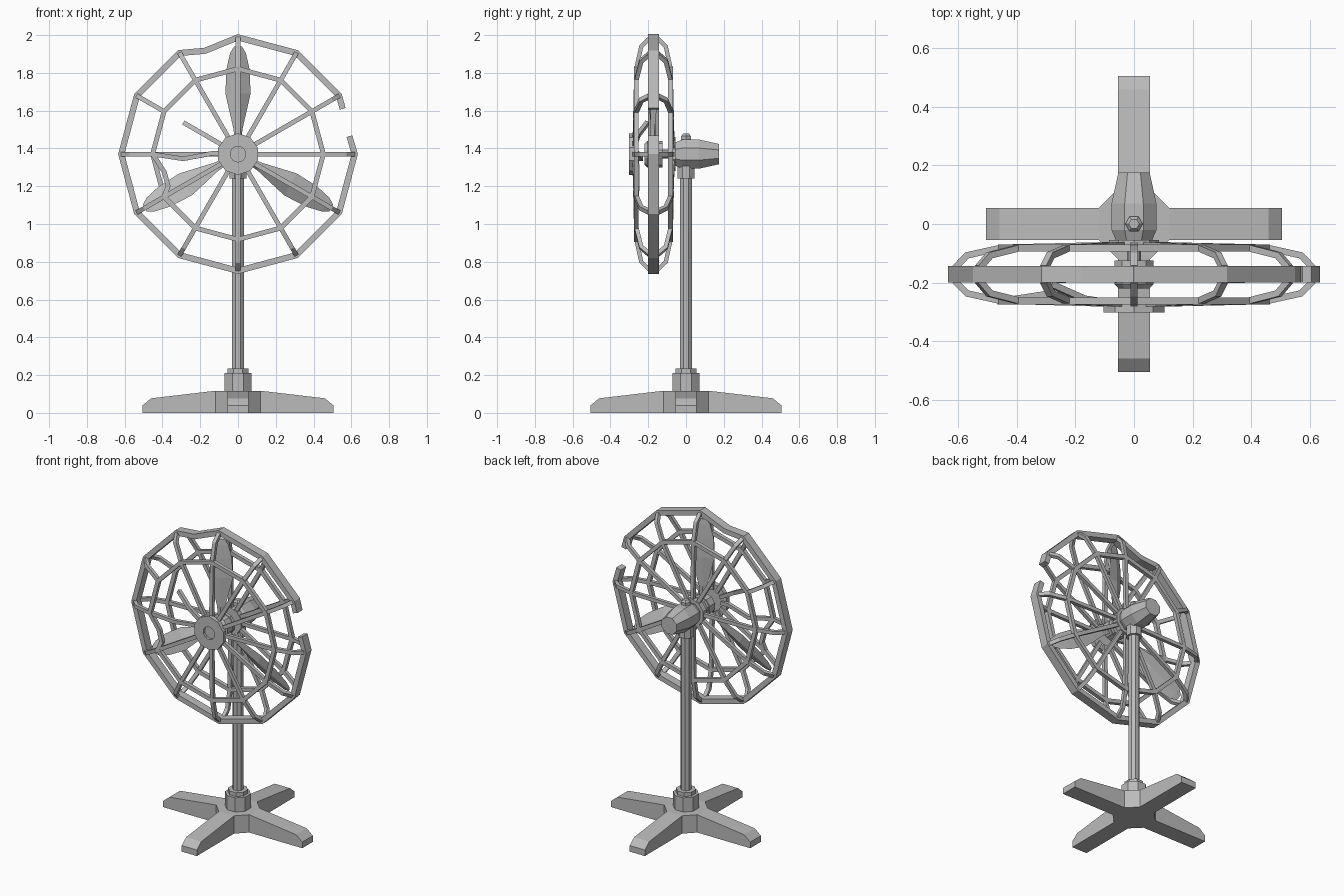
import bpy, bmesh
from math import sin, cos, pi, radians
from mathutils import Vector, Matrix

cube = bpy.data.objects.get("Cube")
if cube:
    bpy.data.objects.remove(cube)

GREY = (0.5, 0.5, 0.5, 1)
mat = bpy.data.materials.new("plain grey")
mat.use_nodes = True
mat.diffuse_color = GREY
mat.node_tree.nodes["Principled BSDF"].inputs["Base Color"].default_value = GREY

AXIS_Z = 1.37      # height of the fan axle
MID_Y = -0.172     # middle plane of the cage
Y = Vector((0, 1, 0))


def finish(name, bm):
    bmesh.ops.recalc_face_normals(bm, faces=bm.faces)
    mesh = bpy.data.meshes.new(name)
    bm.to_mesh(mesh)
    bm.free()
    mesh.materials.append(mat)
    obj = bpy.data.objects.new(name, mesh)
    bpy.context.collection.objects.link(obj)
    return obj


def loft(name, rings, closed=False):
    """Skin a list of equal-length point rings."""
    bm = bmesh.new()
    loops = [[bm.verts.new(p) for p in ring] for ring in rings]
    n = len(loops[0])
    pairs = list(zip(loops, loops[1:]))
    if closed:
        pairs.append((loops[-1], loops[0]))
    else:
        bm.faces.new(loops[0])
        bm.faces.new(loops[-1])
    for a, b in pairs:
        for i in range(n):
            j = (i + 1) % n
            bm.faces.new((a[i], a[j], b[j], b[i]))
    return finish(name, bm)


def turned(name, profile, sides, along_y=False, phase=0.0):
    """Faceted turned part from (position along axis, radius) pairs."""
    rings = []
    for h, r in profile:
        ring = []
        for i in range(sides):
            a = 2 * pi * i / sides + phase
            u, v = r * cos(a), r * sin(a)
            ring.append((u, h, AXIS_Z + v) if along_y else (u, v, h))
        rings.append(ring)
    return loft(name, rings)


def bar(name, points, side, width, depth, closed=False):
    """Rectangular bar with mitred corners; width is measured along side."""
    pts = [Vector(p) for p in points]
    n, rings = len(pts), []
    for i, p in enumerate(pts):
        before = pts[i - 1] if i or closed else None
        after = pts[(i + 1) % n] if i < n - 1 or closed else None
        d1 = (p - before).normalized() if before else (after - p).normalized()
        d2 = (after - p).normalized() if after else d1
        t = (d1 + d2).normalized()
        out = side.cross(t).normalized() * (depth / 2 / max(t.dot(d1), 0.5))
        s = side * (width / 2)
        rings.append([p + s + out, p - s + out, p - s - out, p + s - out])
    return loft(name, rings, closed)


def polar(deg, r, y):
    a = radians(deg)
    return Vector((r * cos(a), y, AXIS_Z + r * sin(a)))


# Base: cut-corner centre block and four tapering feet
corners = []
for k in range(4):
    rot = Matrix.Rotation(k * pi / 2, 3, 'Z')
    corners += [rot @ Vector((0.12, -0.055, 0)), rot @ Vector((0.12, 0.055, 0))]
    foot = [(0.12, 0), (0.505, 0), (0.505, 0.04), (0.46, 0.077), (0.12, 0.117)]
    loft(f"base_foot_{k + 1}",
         [[rot @ Vector((x, s, z)) for x, z in foot] for s in (-0.055, 0.055)])
loft("base_centre", [[c + Vector((0, 0, h)) for c in corners] for h in (0, 0.117)])

# Stand
turned("pole_socket", [(0.11, 0.078), (0.21, 0.078)], 8, phase=pi / 8)
turned("pole_ring", [(0.205, 0.06), (0.235, 0.06)], 8, phase=pi / 8)
turned("pole", [(0.2, 0.033), (1.27, 0.033)], 8, phase=pi / 8)
turned("pole_collar", [(1.24, 0.048), (1.31, 0.048)], 8, phase=pi / 8)

# Motor, knob and axle
turned("motor_housing", [(-0.06, 0.065), (-0.02, 0.083), (0.07, 0.083), (0.175, 0.058)],
       8, True, pi / 8)
turned("top_knob_stem", [(1.42, 0.018), (1.45, 0.018)], 6)
turned("top_knob", [(1.445, 0.03), (1.465, 0.03), (1.478, 0.018)], 6)
turned("axle", [(-0.22, 0.024), (-0.05, 0.024)], 8, True)
turned("rear_cage_plate", [(-0.09, 0.09), (-0.055, 0.09)], 10, True, pi / 2)
turned("axle_washer", [(-0.145, 0.07), (-0.125, 0.07)], 10, True, pi / 2)
turned("blade_hub", [(-0.22, 0.055), (-0.205, 0.07), (-0.15, 0.07)], 10, True, pi / 2)

# Front cage badge plate with a recessed middle
rings = []
for y, r in ((-0.272, 0.11), (-0.302, 0.11), (-0.302, 0.042), (-0.285, 0.042)):
    rings.append([polar(90 + 36 * i, r, y) for i in range(10)])
loft("front_cage_plate", rings)

# Blades: pitched diamond sections that widen, then taper to the tip
stations = [(0.04, 0.018, 0.012), (0.13, 0.025, 0.014), (0.32, 0.072, 0.014),
            (0.45, 0.066, 0.011), (0.535, 0.045, 0.008), (0.57, 0.022, 0.005)]
pitch = radians(22)
for k, deg in enumerate((90, 210, 330)):
    spin = Matrix.Rotation(radians(90 - deg), 3, 'Y')
    rings = []
    for r, half, thick in stations:
        ring = []
        for u, v in ((-half, 0), (0, -thick), (half, 0), (0, thick)):
            p = Vector((u * cos(pitch) - v * sin(pitch),
                        u * sin(pitch) + v * cos(pitch), r))
            ring.append(spin @ p + Vector((0, -0.175, AXIS_Z)))
        rings.append(ring)
    loft(f"blade_{k + 1}", rings)

# Outer rim: broken on the left side of the model, dented near the top
rim = [polar(d, 0.618, MID_Y) for d in range(30, 361, 30)]
rim.insert(3, Vector((-0.175, MID_Y, 1.917)))
rim.insert(0, Vector((0.554, MID_Y, 1.61)))
rim.append(Vector((0.59, MID_Y, 1.465)))
bar("outer_rim", rim, Y, 0.056, 0.032)

# Cage rings, the front one pushed in on one side
front_ring = [polar(d, 0.452, -0.263) for d in range(0, 360, 30)]
front_ring[7:7] = [Vector((-0.39, -0.258, 1.275)), Vector((-0.37, -0.258, 1.2))]
bar("front_cage_ring", front_ring, Y, 0.025, 0.025, True)
bar("rear_cage_ring", [polar(d, 0.452, -0.082) for d in range(0, 360, 30)],
    Y, 0.025, 0.025, True)

# Cage wires: twelve front and twelve rear, with a few damaged ones
for d in range(0, 360, 30):
    tangent = Vector((-sin(radians(d)), 0, cos(radians(d))))
    for label, s in (("front", -1), ("rear", 1)):
        outer = [polar(d, r, MID_Y + s * off)
                 for r, off in ((0.452, 0.091), (0.57, 0.065), (0.612, 0.022))]
        root = polar(d, 0.07, MID_Y + s * 0.1)
        name = f"{label}_wire_{d}"
        if d == 150:
            # Snapped wire: outer hook stays, front stub bends inward
            bar(name, outer, tangent, 0.024, 0.022)
            if s < 0:
                bar("snapped_wire_stub", [root, polar(d, 0.2, -0.255),
                    polar(d, 0.33, -0.205)], tangent, 0.024, 0.022)
        elif d == 180 and s < 0:
            bent = [root, Vector((-0.13, -0.262, 1.375)), Vector((-0.29, -0.238, 1.345))]
            bar(name, bent + outer, tangent, 0.024, 0.022)
        else:
            bar(name, [root] + outer, tangent, 0.024, 0.022)
